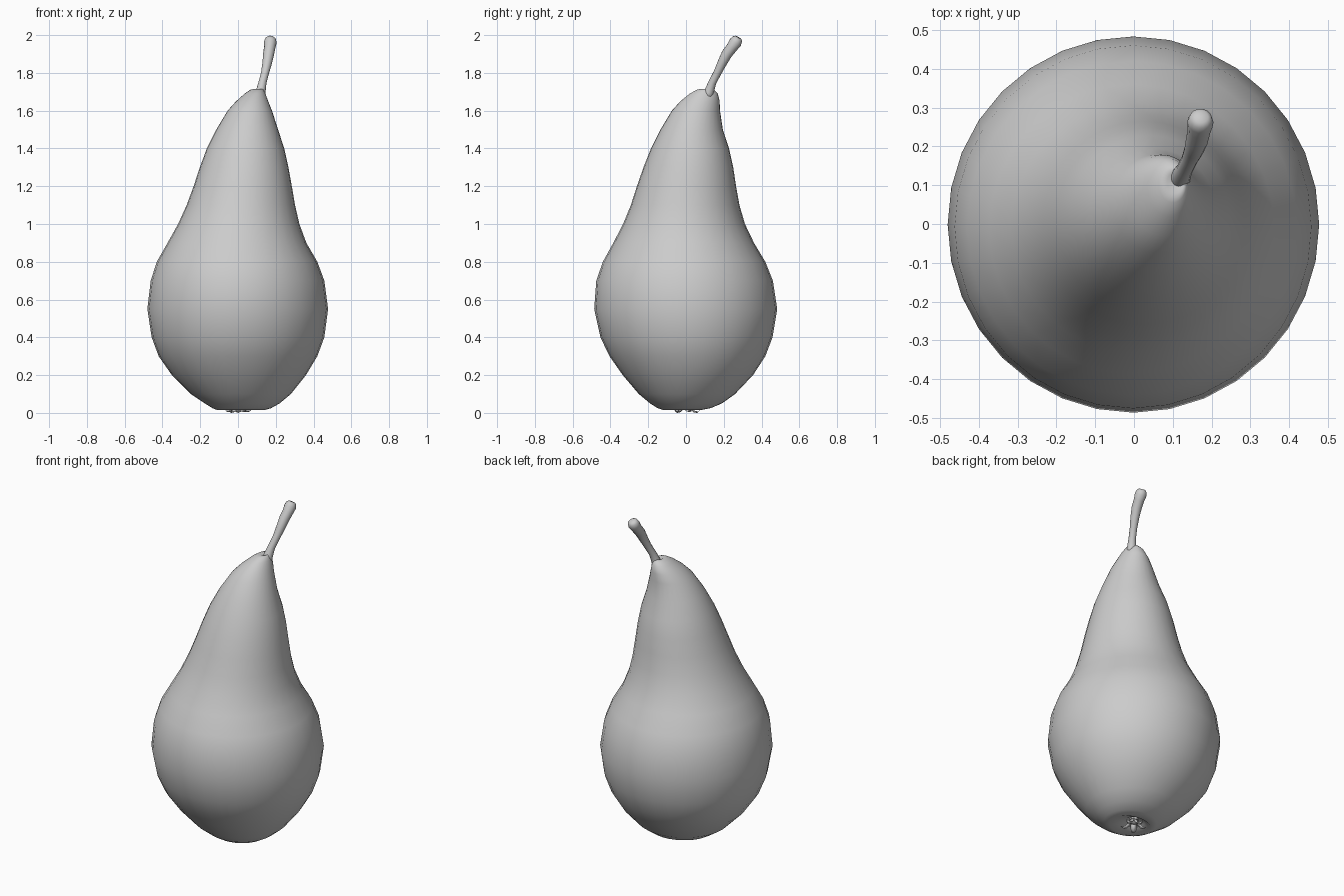
import bpy, bmesh, math
from mathutils import Vector

if "Cube" in bpy.data.objects:
    bpy.data.objects.remove(bpy.data.objects["Cube"])


def loft(name, rings, angle=180):
    """Skin a list of closed rings and cap both ends."""
    bm = bmesh.new()
    loops = [[bm.verts.new(p) for p in r] for r in rings]
    n = len(loops[0])
    for a, b in zip(loops, loops[1:]):
        for i in range(n):
            j = (i + 1) % n
            bm.faces.new((a[i], a[j], b[j], b[i]))
    for loop in (loops[0], loops[-1]):
        c = bm.verts.new(sum((v.co for v in loop), Vector()) / n)
        for i in range(n):
            bm.faces.new((loop[i], loop[(i + 1) % n], c))
    bmesh.ops.recalc_face_normals(bm, faces=bm.faces)
    me = bpy.data.meshes.new(name)
    bm.to_mesh(me)
    bm.free()
    me.shade_smooth()
    ob = bpy.data.objects.new(name, me)
    bpy.context.collection.objects.link(ob)
    return ob


# Pear body: z, left, right, front, back extents of each section
SECTIONS = [
    (.055, -.025, .025, -.025, .025),
    (.035, -.06, .06, -.06, .06),
    (.015, -.11, .14, -.12, .08),
    (.025, -.135, .175, -.15, .13),
    (.05, -.175, .22, -.19, .19),
    (.1, -.25, .28, -.25, .26),
    (.2, -.35, .36, -.335, .355),
    (.3, -.42, .42, -.405, .42),
    (.4, -.457, .457, -.453, .458),
    (.55, -.48, .477, -.486, .483),
    (.7, -.462, .457, -.475, .46),
    (.8, -.43, .42, -.44, .42),
    (.9, -.373, .362, -.385, .36),
    (1.0, -.317, .325, -.333, .312),
    (1.1, -.272, .302, -.292, .283),
    (1.2, -.235, .285, -.26, .265),
    (1.3, -.202, .267, -.225, .25),
    (1.4, -.165, .245, -.185, .228),
    (1.5, -.115, .212, -.135, .195),
    (1.6, -.055, .18, -.075, .18),
    (1.65, -.01, .16, -.03, .178),
    (1.69, .035, .145, .02, .168),
    (1.71, .065, .135, .055, .15),
    (1.716, .085, .128, .08, .135),
    (1.705, .1, .122, .1, .125),
]
N = 32
body = []
for z, l, r, f, b in SECTIONS:
    cx, cy, rx, ry = (l + r) / 2, (f + b) / 2, (r - l) / 2, (b - f) / 2
    body.append([(cx + rx * math.cos(2 * math.pi * i / N),
                  cy + ry * math.sin(2 * math.pi * i / N), z) for i in range(N)])
loft("pear_body", body)


# Stem: centre points with radius, swept along its bend
STEM = [
    ((.112, .11, 1.66), .034), ((.12, .122, 1.70), .026),
    ((.13, .14, 1.75), .021), ((.143, .166, 1.80), .021),
    ((.154, .19, 1.85), .025), ((.162, .216, 1.90), .029),
    ((.168, .243, 1.935), .030), ((.171, .262, 1.962), .034),
    ((.172, .272, 1.979), .029), ((.173, .277, 1.988), .018),
]
pts = [Vector(p) for p, _ in STEM]
rings = []
for k, (p, r) in enumerate(STEM):
    t = (pts[min(k + 1, len(pts) - 1)] - pts[max(k - 1, 0)]).normalized()
    u = t.cross(Vector((0, 1, 0))).normalized()
    v = t.cross(u)
    rings.append([pts[k] + r * (u * math.cos(a) + v * math.sin(a))
                  for a in (2 * math.pi * i / 14 for i in range(14))])
loft("stem", rings)


# Calyx: small dried sepals curling out of the hollow underneath
SEPAL = [(.018, .05, .014), (.028, .025, .018), (.045, .01, .015),
         (.062, .008, .009), (.072, .016, .003)]
for s in range(5):
    a = 2 * math.pi * s / 5 + .3
    out = Vector((math.cos(a), math.sin(a), 0))
    side = Vector((-math.sin(a), math.cos(a), 0))
    rings = []
    for rad, z, w in SEPAL:
        c = out * rad + Vector((0, 0, z - (.004 if s % 2 else 0)))
        up = Vector((0, 0, .004)) + out * .003
        rings.append([c + side * w, c + up, c - side * w, c - up])
    loft(f"sepal_{s + 1}", rings)

# Dried blossom core in the middle of the calyx
core = [[(r * math.cos(2 * math.pi * i / 12), r * math.sin(2 * math.pi * i / 12), z)
         for i in range(12)] for r, z in ((.024, .06), (.024, .035), (.012, .025))]
loft("blossom_core", core)
